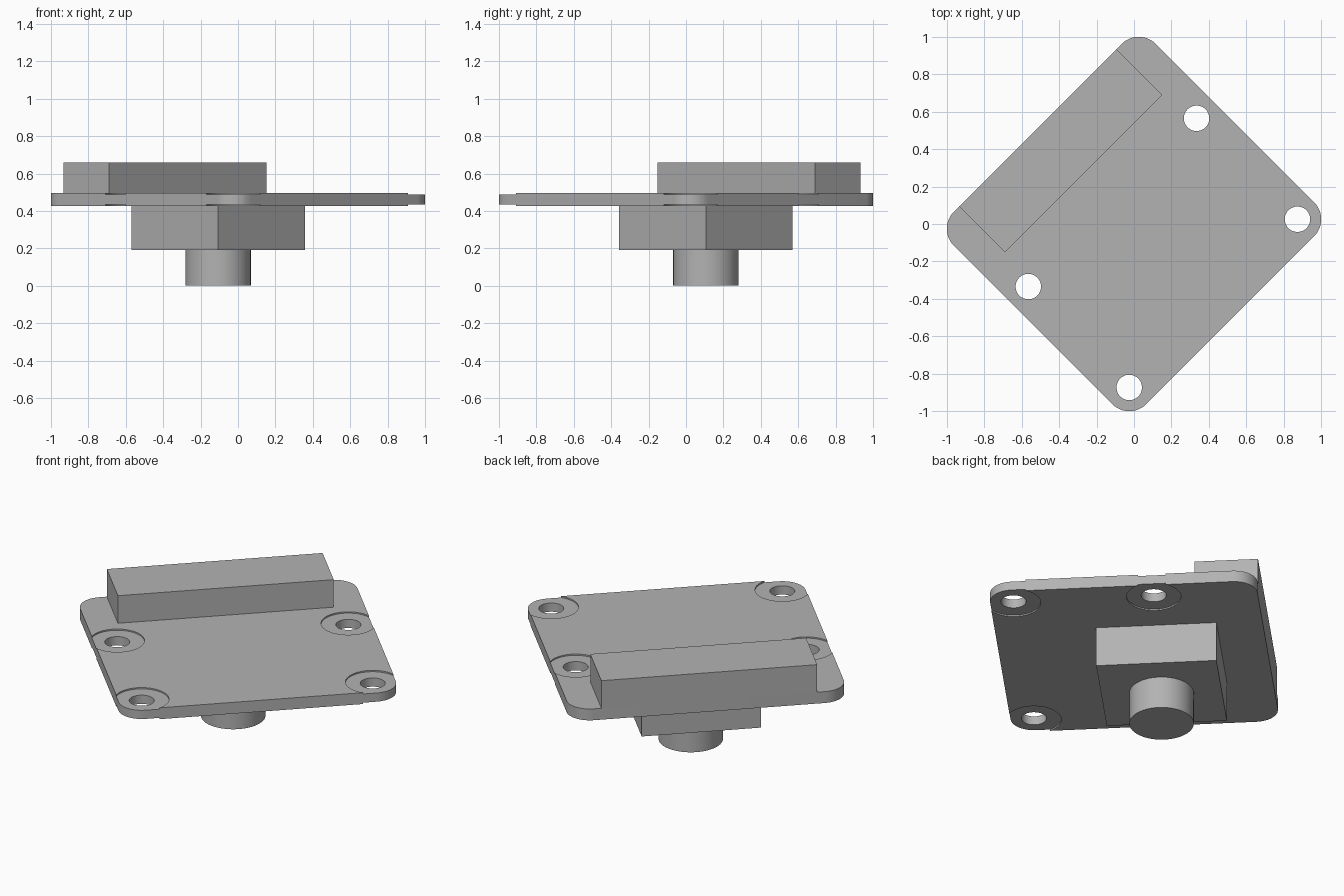
import bpy, bmesh, math

if "Cube" in bpy.data.objects:
    bpy.data.objects.remove(bpy.data.objects["Cube"])

TURN = math.radians(45)          # the whole part stands diagonally
PLATE_BOTTOM, PLATE_TOP = 0.427, 0.495
HALF_U, HALF_V, CORNER = 0.763, 0.727, 0.127
HOLES = [(u, v) for u in (-0.636, 0.636) for v in (0.163, -0.600)]

grey = bpy.data.materials.new("grey")
grey.diffuse_color = (0.45, 0.45, 0.45, 1)
grey.use_nodes = True
grey.node_tree.nodes["Principled BSDF"].inputs["Base Color"].default_value = grey.diffuse_color


def finish(bm, name):
    bmesh.ops.recalc_face_normals(bm, faces=bm.faces)
    mesh = bpy.data.meshes.new(name)
    bm.to_mesh(mesh)
    bm.free()
    mesh.materials.append(grey)
    obj = bpy.data.objects.new(name, mesh)
    obj.rotation_euler.z = TURN
    bpy.context.collection.objects.link(obj)
    return obj


def smooth(obj):
    bpy.ops.object.select_all(action='DESELECT')
    obj.select_set(True)
    bpy.context.view_layer.objects.active = obj
    bpy.ops.object.shade_smooth_by_angle(angle=math.radians(30))


def prism(name, outline, z0, z1):
    bm = bmesh.new()
    low = [bm.verts.new((x, y, z0)) for x, y in outline]
    high = [bm.verts.new((x, y, z1)) for x, y in outline]
    bm.faces.new(low)
    bm.faces.new(high)
    for i in range(len(low)):
        j = (i + 1) % len(low)
        bm.faces.new((low[i], low[j], high[j], high[i]))
    return finish(bm, name)


def box(name, u0, u1, v0, v1, z0, z1):
    return prism(name, [(u0, v0), (u1, v0), (u1, v1), (u0, v1)], z0, z1)


def circle(cx, cy, r, n):
    return [(cx + r * math.cos(math.tau * i / n), cy + r * math.sin(math.tau * i / n))
            for i in range(n)]


# Mounting plate with rounded corners
outline = []
for k, (su, sv) in enumerate([(1, 1), (-1, 1), (-1, -1), (1, -1)]):
    for i in range(13):
        a = math.radians(90 * k + 7.5 * i)
        outline.append((su * (HALF_U - CORNER) + CORNER * math.cos(a),
                        sv * (HALF_V - CORNER) + CORNER * math.sin(a)))
plate = prism("mounting_plate", outline, PLATE_BOTTOM, PLATE_TOP)

# Screw holes with a shallow round recess on both faces
HOLE_R, RECESS_R, DEPTH, N = 0.068, 0.148, 0.008, 48
profile = [(RECESS_R, PLATE_BOTTOM - 0.1), (RECESS_R, PLATE_BOTTOM + DEPTH),
           (HOLE_R, PLATE_BOTTOM + DEPTH), (HOLE_R, PLATE_TOP - DEPTH),
           (RECESS_R, PLATE_TOP - DEPTH), (RECESS_R, PLATE_TOP + 0.1)]
bm = bmesh.new()
for u, v in HOLES:
    rings = [[bm.verts.new((x, y, z)) for x, y in circle(u, v, r, N)] for r, z in profile]
    bm.faces.new(rings[0])
    bm.faces.new(rings[-1])
    for a, b in zip(rings, rings[1:]):
        for i in range(N):
            j = (i + 1) % N
            bm.faces.new((a[i], a[j], b[j], b[i]))
cutter = finish(bm, "screw_hole_cutter")
cutter.hide_render = True

cut = plate.modifiers.new("screw_holes", 'BOOLEAN')
cut.operation = 'DIFFERENCE'
cut.solver = 'EXACT'
cut.object = cutter
bpy.context.view_layer.objects.active = plate
plate.select_set(True)
bpy.ops.object.modifier_apply(modifier=cut.name)
bpy.data.objects.remove(cutter)
smooth(plate)

# Connector bar flush with the back edge of the plate
box("connector_bar", -0.594, 0.594, 0.380, HALF_V, PLATE_TOP, 0.66)

# Square housing and round barrel below the plate
box("housing", -0.328, 0.328, -0.177, 0.477, 0.19, PLATE_BOTTOM)
smooth(prism("barrel", circle(0, 0.150, 0.175, 64), 0.0, 0.19))
